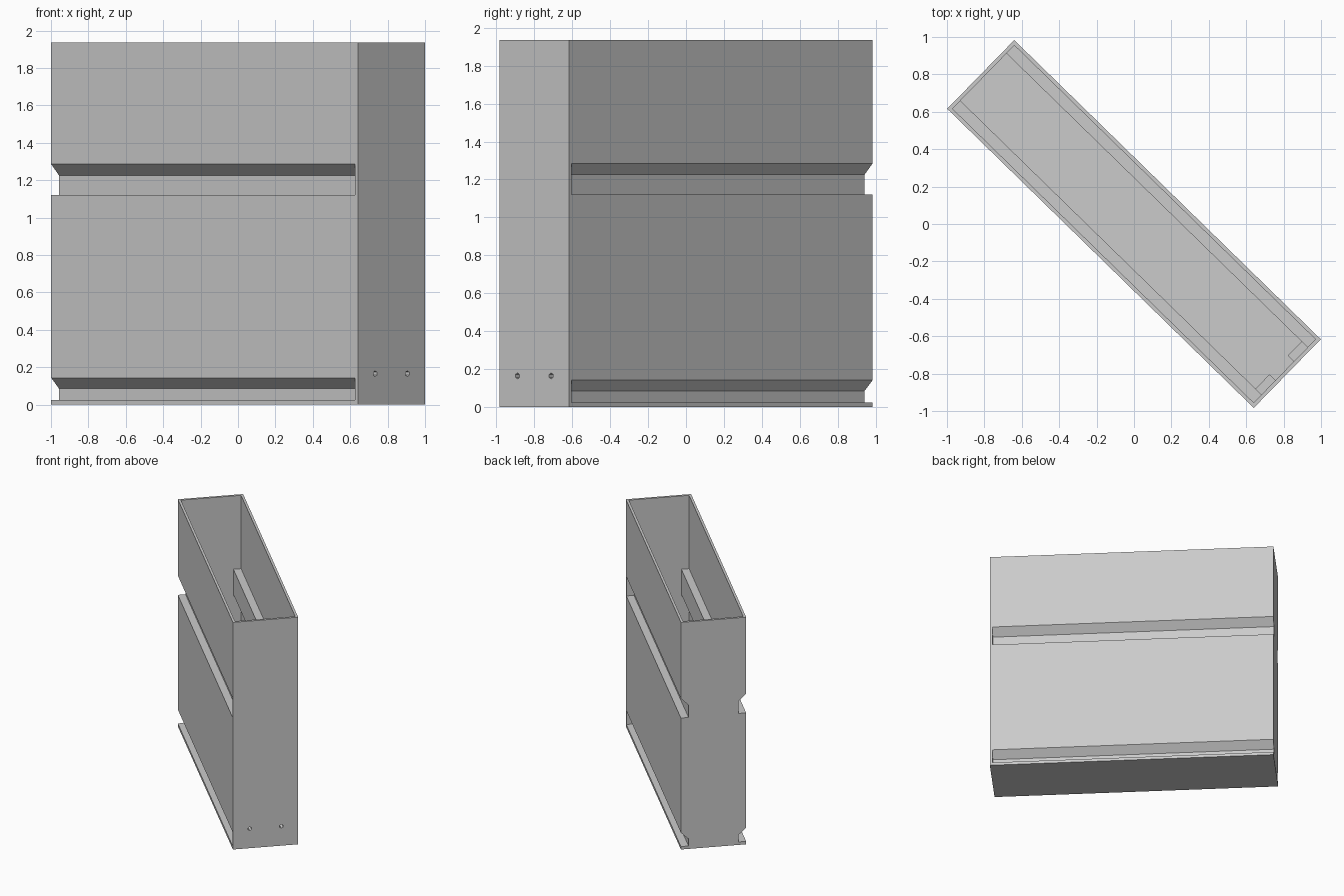
import bpy, bmesh, math
from mathutils import Matrix

if "Cube" in bpy.data.objects:
    bpy.data.objects.remove(bpy.data.objects["Cube"])

L, W, H, T = 2.29, 0.513, 1.935, 0.02    # length, width, height, wall thickness
DEPTH = 0.06                             # groove depth
GROOVES = [(0.025, 0.085, 0.143), (1.12, 1.225, 1.285)]  # bottom, slope start, top
FLOOR = 0.025
hw = W / 2

grey = bpy.data.materials.new("light_grey")
grey.diffuse_color = (0.6, 0.6, 0.6, 1)
grey.use_nodes = True
grey.node_tree.nodes["Principled BSDF"].inputs["Base Color"].default_value = grey.diffuse_color


def prism(name, profile, x0, x1):
    """Extrude a (y, z) profile along x."""
    bm = bmesh.new()
    face = bm.faces.new([bm.verts.new((x0, y, z)) for y, z in profile])
    out = bmesh.ops.extrude_face_region(bm, geom=[face])
    moved = [v for v in out["geom"] if isinstance(v, bmesh.types.BMVert)]
    bmesh.ops.translate(bm, verts=moved, vec=(x1 - x0, 0, 0))
    bmesh.ops.recalc_face_normals(bm, faces=bm.faces)
    me = bpy.data.meshes.new(name)
    bm.to_mesh(me)
    bm.free()
    ob = bpy.data.objects.new(name, me)
    bpy.context.collection.objects.link(ob)
    me.materials.append(grey)
    return ob


def combine(target, tool, operation):
    """Apply a boolean and remove the tool."""
    mod = target.modifiers.new("bool", "BOOLEAN")
    mod.object, mod.operation, mod.solver = tool, operation, "EXACT"
    bpy.context.view_layer.objects.active = target
    bpy.ops.object.modifier_apply(modifier=mod.name)
    bpy.data.objects.remove(tool)


def rect(y0, y1, z0, z1):
    return [(y0, z0), (y1, z0), (y1, z1), (y0, z1)]


# outer shell block
body = prism("bin_body", rect(-hw, hw, 0, H), -L / 2, L / 2)

# interior, narrowed by the ledges behind each groove
a, b = hw - T, hw - T - DEPTH
right = [(b, FLOOR), (b, 0.165), (a, 0.165), (a, 1.01),
         (b, 1.095), (b, 1.31), (a, 1.31), (a, H + 0.1)]
cavity = right + [(-y, z) for y, z in reversed(right)]
combine(body, prism("cavity", cavity, -L / 2 + T, L / 2 - T), "DIFFERENCE")

# hanging grooves on both long sides, open at one end
for s in (-1, 1):
    for z0, z1, z2 in GROOVES:
        e = 0.05
        slope = (z2 - z1) / DEPTH
        groove = [(s * (hw + e), z0), (s * (hw - DEPTH), z0),
                  (s * (hw - DEPTH), z1), (s * (hw + e), z2 + slope * e)]
        combine(body, prism("groove", groove, -L / 2 - 0.1, L / 2 - T), "DIFFERENCE")

# screw bosses inside the closed end, with hexagonal holes
for s in (-1, 1):
    boss = prism("boss", rect(s * 0.07, s * 0.18, 0.015, 0.22), L / 2 - 0.065, L / 2 - 0.01)
    combine(body, boss, "UNION")
for s in (-1, 1):
    hexagon = [(s * 0.124 + 0.016 * math.sin(i * math.pi / 3),
                0.165 + 0.016 * math.cos(i * math.pi / 3)) for i in range(6)]
    combine(body, prism("hole", hexagon, L / 2 - 0.055, L / 2 + 0.05), "DIFFERENCE")

# turn the whole bin diagonally
body.data.transform(Matrix.Rotation(math.radians(-44.3), 4, "Z"))
